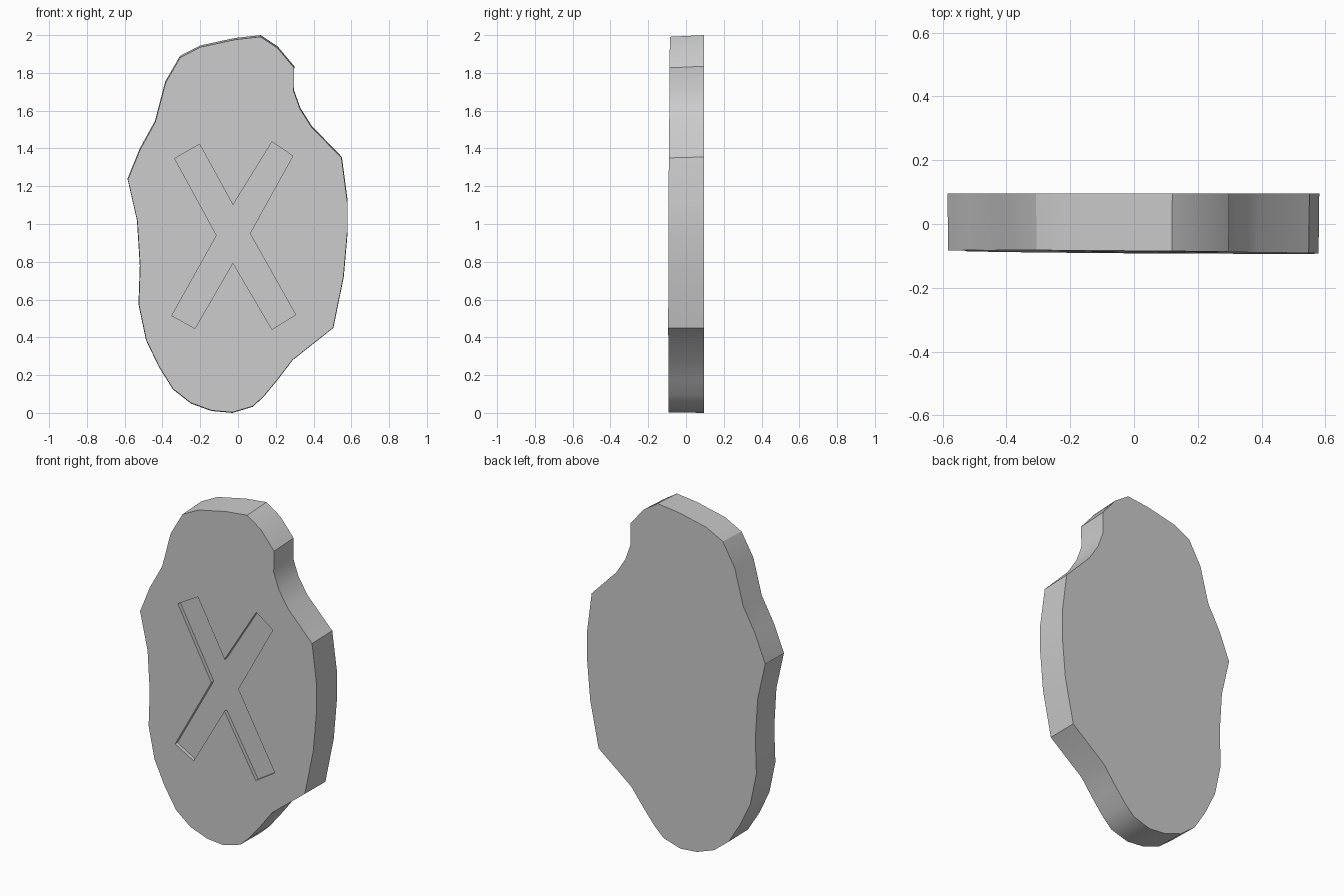
import bpy, bmesh, math

if "Cube" in bpy.data.objects:
    bpy.data.objects.remove(bpy.data.objects["Cube"])

# Irregular slab outline (x, z), clockwise from the top
OUTLINE = [(.12, 2), (.21, 1.94), (.298, 1.835), (.296, 1.71), (.33, 1.615), (.39, 1.52),
           (.55, 1.355), (.581, 1.12), (.581, .96), (.56, .72), (.505, .45), (.29, .28),
           (.21, .175), (.14, .09), (.08, .033), (-.03, 0), (-.14, .01), (-.25, .05),
           (-.345, .125), (-.42, .245), (-.487, .385), (-.527, .575), (-.52, .78),
           (-.535, 1.02), (-.585, 1.24), (-.52, 1.4), (-.44, 1.545), (-.385, 1.755),
           (-.307, 1.89), (-.2, 1.945), (-.015, 1.985)]

# Crossed-bars outline (x, z)
CROSS = [(-.335, 1.347), (-.203, 1.422), (-.027, 1.1), (.18, 1.435), (.29, 1.36), (.063, .95),
         (.305, .52), (.18, .442), (-.027, .795), (-.228, .447), (-.35, .515), (-.113, .94)]


def front_y(x, z):
    """Slightly tilted plane of the front face."""
    return -.088 - .008 * x + .004 * (z - 1)


def prism(name, front, back):
    """Solid between two matching loops of 3D points."""
    bm = bmesh.new()
    f = [bm.verts.new(p) for p in front]
    b = [bm.verts.new(p) for p in back]
    bm.faces.new(f)
    bm.faces.new(b[::-1])
    for i in range(len(f)):
        j = (i + 1) % len(f)
        bm.faces.new((f[j], f[i], b[i], b[j]))
    bmesh.ops.recalc_face_normals(bm, faces=bm.faces)
    mesh = bpy.data.meshes.new(name)
    bm.to_mesh(mesh)
    bm.free()
    obj = bpy.data.objects.new(name, mesh)
    bpy.context.collection.objects.link(obj)
    return obj


# Stone slab: the front rim is a touch smaller than the back
rim = [(x * .996, z * .994 + .003) for x, z in OUTLINE]
slab = prism("stone_slab",
             [(x, front_y(x, z), z) for x, z in rim],
             [(x, .095, z) for x, z in OUTLINE])

# Cutter for the shallow crossed groove
cutter = prism("groove_cutter",
               [(x, -.2, z) for x, z in CROSS],
               [(x, front_y(x, z) + .022, z) for x, z in CROSS])
cutter.hide_render = True
cutter.hide_set(True)

# Carve the groove, then shade with sharp edges kept
mod = slab.modifiers.new("groove", 'BOOLEAN')
mod.operation = 'DIFFERENCE'
mod.solver = 'EXACT'
mod.object = cutter
bpy.context.view_layer.objects.active = slab
slab.select_set(True)
bpy.ops.object.modifier_apply(modifier=mod.name)
bpy.data.objects.remove(cutter)
bpy.ops.object.shade_smooth_by_angle(angle=math.radians(30))
